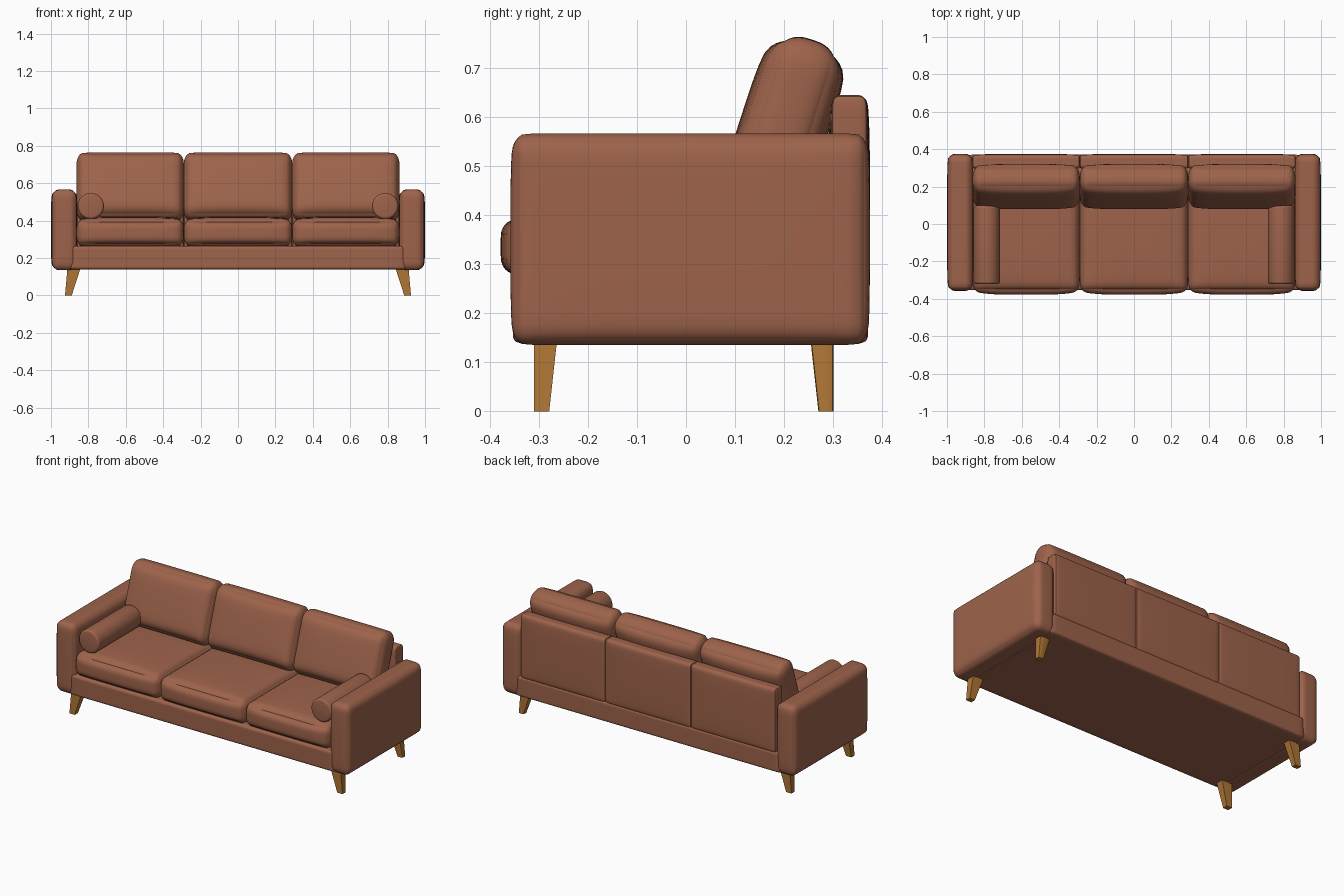
import bpy, bmesh, math
from mathutils import Vector, Matrix

if "Cube" in bpy.data.objects:
    bpy.data.objects.remove(bpy.data.objects["Cube"])


def material(name, color):
    m = bpy.data.materials.new(name)
    m.diffuse_color = (*color, 1)
    m.use_nodes = True
    m.node_tree.nodes["Principled BSDF"].inputs["Base Color"].default_value = m.diffuse_color
    return m


leather = material("brown leather", (0.34, 0.125, 0.07))
wood = material("oak wood", (0.42, 0.18, 0.035))


def finish(bm, name, mat, angle=40):
    bmesh.ops.recalc_face_normals(bm, faces=bm.faces)
    me = bpy.data.meshes.new(name)
    bm.to_mesh(me)
    bm.free()
    me.materials.append(mat)
    me.polygons.foreach_set("use_smooth", [True] * len(me.polygons))
    me.set_sharp_from_angle(angle=math.radians(angle))
    ob = bpy.data.objects.new(name, me)
    bpy.context.collection.objects.link(ob)
    return ob


def soft_box(name, lo, hi, r, puff=(0, 0, 0), lean=0):
    """Upholstered box: rounded edges (radius per axis), puffed faces, leaned about x."""
    lo, hi = Vector(lo), Vector(hi)
    center, half = (lo + hi) / 2, (hi - lo) / 2
    bm = bmesh.new()
    bmesh.ops.create_cube(bm, size=2)
    bmesh.ops.subdivide_edges(bm, edges=bm.edges[:], cuts=17, use_grid_fill=True)
    rot = Matrix.Rotation(math.radians(-lean), 3, 'X')
    for v in bm.verts:
        # crowd the grid lines towards the edges
        u = [math.sin(c * math.pi / 2) for c in v.co]
        u = [math.copysign(abs(c) ** 0.8, c) for c in u]
        p = Vector([u[i] * half[i] for i in range(3)])
        inner = Vector([max(-(half[i] - r[i]), min(half[i] - r[i], p[i])) for i in range(3)])
        d = Vector([(p[i] - inner[i]) / r[i] for i in range(3)]).normalized()
        q = Vector([inner[i] + d[i] * r[i] for i in range(3)])
        for i in range(3):
            j, k = (i + 1) % 3, (i + 2) % 3
            q[i] += puff[i] * u[i] * (1 - u[j] ** 4) * (1 - u[k] ** 4)
        v.co = center + rot @ q
    return finish(bm, name, leather)


# base rail under the seats
soft_box("base", (-0.9, -0.353, 0.138), (0.9, 0.371, 0.265), (0.02, 0.02, 0.015))

# three bays: seat cushion, back cushion and rear panel
bays = [("left", -0.862, -0.291), ("middle", -0.289, 0.289), ("right", 0.291, 0.862)]
for side, x0, x1 in bays:
    soft_box(side + "_seat_cushion", (x0, -0.36, 0.264), (x1, 0.24, 0.407),
             (0.035, 0.04, 0.05), (0.002, 0.018, 0.016))
    soft_box(side + "_back_cushion", (x0, 0.13, 0.395), (x1, 0.27, 0.765),
             (0.035, 0.06, 0.06), (0.002, 0.02, 0.002), lean=18)
    soft_box(side + "_back_panel", (x0 - 0.002, 0.297, 0.25), (x1 + 0.002, 0.369, 0.645),
             (0.008, 0.018, 0.02), (0, 0.006, 0))

for s, side in ((-1, "left"), (1, "right")):
    # arm
    a, b = sorted((s * 0.864, s * 0.994))
    soft_box(side + "_arm", (a, -0.353, 0.136), (b, 0.37, 0.566),
             (0.04, 0.025, 0.04), (0.006, 0.005, 0.001))

    # bolster pillow lying along the arm
    bm = bmesh.new()
    bmesh.ops.create_cone(bm, cap_ends=True, segments=40, radius1=0.07, radius2=0.07, depth=0.42,
                          matrix=Matrix.Translation((s * 0.787, -0.112, 0.478))
                          @ Matrix.Rotation(math.pi / 2, 4, 'X'))
    rims = [e for e in bm.edges if any(len(f.verts) > 4 for f in e.link_faces)]
    bmesh.ops.bevel(bm, geom=rims, offset=0.014, segments=4, profile=0.5, affect='EDGES')
    finish(bm, side + "_bolster", leather)

    # splayed, tapered legs
    for t, end, yo in ((-1, "front", 0.31), (1, "rear", 0.301)):
        bm = bmesh.new()
        bmesh.ops.create_cube(bm, size=2)
        for v in bm.verts:
            top = v.co.z > 0
            xs = (0.842, 0.912) if top else (0.889, 0.925)
            ys = (yo - 0.047, yo) if top else (yo - 0.031, yo)
            v.co = (s * xs[v.co.x > 0], t * ys[v.co.y > 0], 0.145 if top else 0)
        sides = [e for e in bm.edges if abs(e.verts[0].co.z - e.verts[1].co.z) > 0.1]
        bmesh.ops.bevel(bm, geom=sides, offset=0.006, segments=2, profile=0.5, affect='EDGES')
        finish(bm, f"{side}_{end}_leg", wood)
